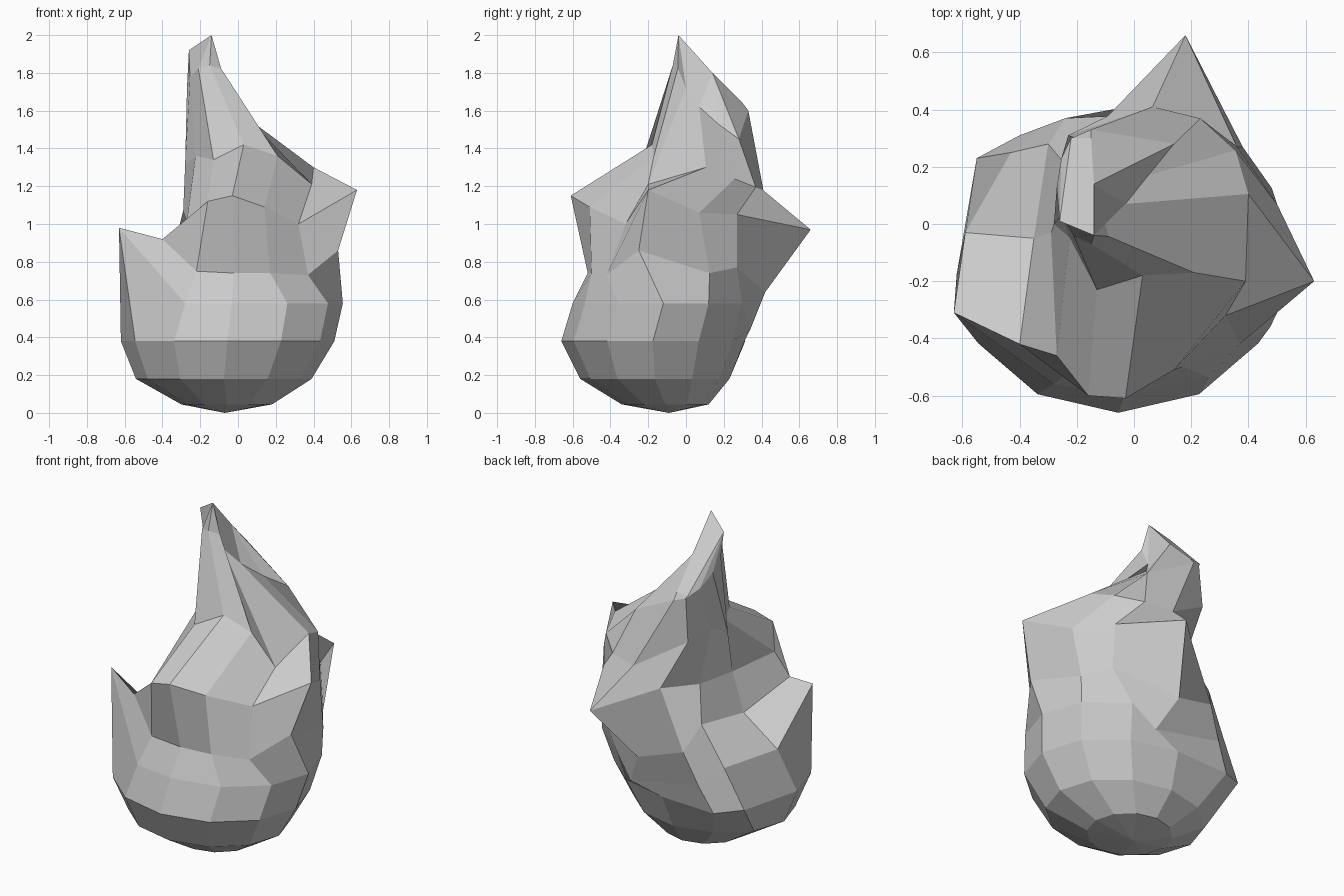
import bpy, bmesh, math

cube = bpy.data.objects.get("Cube")
if cube:
    bpy.data.objects.remove(cube)

# Twelve columns run round the body: 0 = front, 3 = left (+x), 6 = back, 9 = right
N = 12


def oval(z, x0, x1, y0, y1, tilt=0.0):
    """Oval section filling a box in x and y, tilted so it falls towards the back."""
    ring = []
    for k in range(N):
        a = 2 * math.pi * k / N
        dy = -(y1 - y0) / 2 * math.cos(a)
        ring.append(((x0 + x1) / 2 + (x1 - x0) / 2 * math.sin(a),
                     (y0 + y1) / 2 + dy, z - tilt * dy))
    return ring


def pull(ring, corners):
    """Move single corners of a section, given by column."""
    for k, p in corners.items():
        ring[k] = p


# Body sections from the bottom up
foot = oval(0.045, -0.30, 0.18, -0.34, 0.12)
bowl = oval(0.18, -0.54, 0.39, -0.56, 0.23)
belly = oval(0.38, -0.62, 0.51, -0.66, 0.31)
rim = oval(0.58, -0.62, 0.555, -0.60, 0.36)
hollow = oval(0.74, -0.60, 0.56, -0.52, 0.34)
brow = oval(1.07, -0.29, 0.50, -0.50, 0.44)
shoulder = oval(1.30, -0.27, 0.40, -0.20, 0.41, 0.4)
neck = oval(1.72, -0.27, -0.03, -0.07, 0.33, 0.6)

# Right horn on the rim, with the shelf behind it
pull(rim, {9: (-0.59, -0.03, 0.68), 10: (-0.63, -0.31, 0.98), 11: (-0.28, -0.56, 0.58)})
pull(hollow, {9: (-0.35, -0.05, 0.83), 10: (-0.40, -0.42, 0.92), 11: (-0.22, -0.51, 0.75)})

# Fold running down the back right side
pull(belly, {7: (-0.40, 0.31, 0.37), 8: (-0.55, 0.23, 0.40)})
pull(rim, {7: (-0.32, 0.34, 0.53), 8: (-0.43, 0.25, 0.63)})
pull(hollow, {7: (-0.24, 0.37, 0.72), 8: (-0.30, 0.28, 0.87)})

# Overhanging front lip
pull(hollow, {1: (0.17, -0.50, 0.74), 2: (0.37, -0.42, 0.73)})
pull(brow, {10: (-0.27, -0.46, 1.02), 11: (-0.16, -0.60, 1.12), 0: (-0.03, -0.61, 1.15),
            1: (0.14, -0.51, 1.09), 2: (0.32, -0.32, 1.00)})
pull(shoulder, {11: (-0.13, -0.23, 1.34), 0: (0.03, -0.18, 1.42), 1: (0.21, -0.17, 1.36)})

# Left horn
pull(hollow, {3: (0.53, -0.25, 0.86)})
pull(brow, {3: (0.63, -0.20, 1.18), 4: (0.50, 0.07, 1.06)})
pull(shoulder, {2: (0.39, -0.20, 1.21)})

# Back horn and its flat underside
pull(rim, {6: (0.13, 0.34, 0.44)})
pull(hollow, {5: (0.38, 0.27, 0.77), 6: (0.03, 0.42, 0.64)})
pull(brow, {5: (0.36, 0.27, 1.05), 6: (0.18, 0.66, 0.97)})

# Lower right edge of the fin and the ridge down to the left shoulder
pull(shoulder, {7: (-0.23, 0.31, 1.36), 8: (-0.25, 0.12, 1.38), 9: (-0.28, 0.00, 1.31)})
pull(neck, {2: (-0.10, 0.00, 1.72), 3: (-0.03, 0.07, 1.62), 4: (0.05, 0.17, 1.53),
            5: (0.14, 0.28, 1.45)})

# Sloping edge of the fin, from the tip down to the back
tip, tip_side = (-0.14, -0.04, 2.0), (-0.26, 0.01, 1.92)
fin = [tip] * 3 + [(-0.14, 0.14, 1.80)] * 3
fin += [(-0.15, 0.30, 1.64), (-0.22, 0.30, 1.63)] + [tip_side] * 3 + [tip]

# Loft the sections, close the bottom with a fan and the fin with one face
bm = bmesh.new()
rings = [foot, bowl, belly, rim, hollow, brow, shoulder, neck, fin]
loops = [[bm.verts.new(p) for p in ring] for ring in rings]
pole = bm.verts.new((-0.07, -0.09, 0.0))
for k in range(N):
    j = (k + 1) % N
    bm.faces.new((pole, loops[0][j], loops[0][k]))
    for low, high in zip(loops, loops[1:]):
        bm.faces.new((low[k], low[j], high[j], high[k]))
bm.faces.new(loops[-1])
bmesh.ops.remove_doubles(bm, verts=bm.verts, dist=0.001)
bmesh.ops.recalc_face_normals(bm, faces=bm.faces)

mesh = bpy.data.meshes.new("flame_body")
bm.to_mesh(mesh)
bm.free()
body = bpy.data.objects.new("flame_body", mesh)
bpy.context.collection.objects.link(body)

# One plain grey
grey = bpy.data.materials.new("light_grey")
grey.use_nodes = True
colour = (0.6, 0.6, 0.6, 1.0)
grey.diffuse_color = colour
grey.node_tree.nodes["Principled BSDF"].inputs["Base Color"].default_value = colour
mesh.materials.append(grey)
